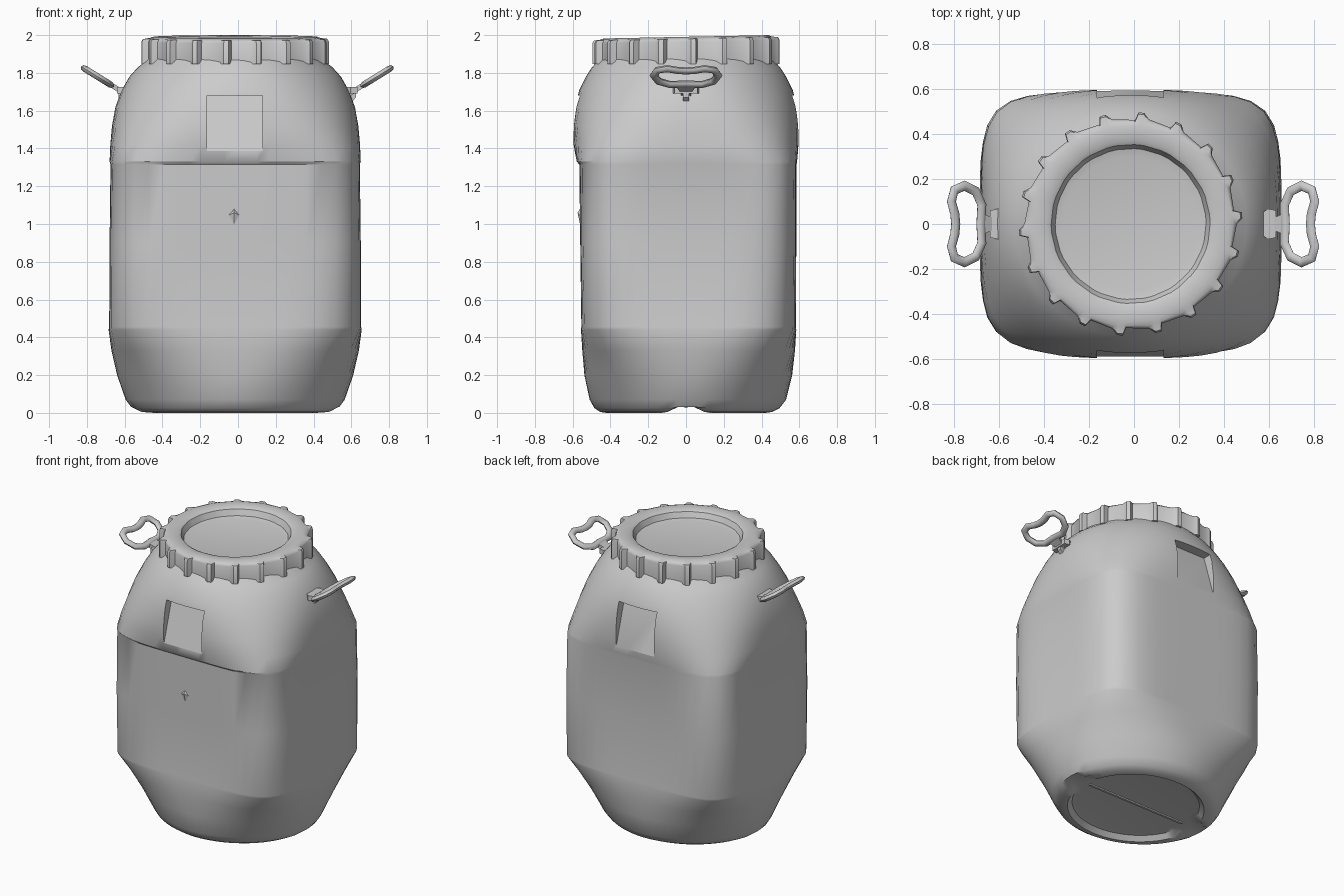
import bpy, bmesh, math
from mathutils import Vector

if "Cube" in bpy.data.objects:
    bpy.data.objects.remove(bpy.data.objects["Cube"])

CX = -0.015  # barrel axis offset


def make_object(name, bm, angle=30):
    bmesh.ops.recalc_face_normals(bm, faces=bm.faces)
    mesh = bpy.data.meshes.new(name)
    bm.to_mesh(mesh)
    bm.free()
    ob = bpy.data.objects.new(name, mesh)
    bpy.context.collection.objects.link(ob)
    smooth(ob, angle)
    return ob


def smooth(ob, angle):
    bpy.ops.object.select_all(action='DESELECT')
    bpy.context.view_layer.objects.active = ob
    ob.select_set(True)
    bpy.ops.object.shade_smooth_by_angle(angle=math.radians(angle))


def loft(rings):
    """Skin equal-length rings and cap both ends."""
    bm = bmesh.new()
    vr = [[bm.verts.new(p) for p in ring] for ring in rings]
    n = len(vr[0])
    for a, b in zip(vr, vr[1:]):
        for i in range(n):
            j = (i + 1) % n
            bm.faces.new((a[i], a[j], b[j], b[i]))
    bm.faces.new(vr[0][::-1])
    bm.faces.new(vr[-1])
    return bm


def squircle(z, a, b, n, cy, seg=64):
    pts = []
    for i in range(seg):
        t = 2 * math.pi * i / seg
        c, s = math.cos(t), math.sin(t)
        r = (abs(c / a) ** n + abs(s / b) ** n) ** (-1 / n)
        pts.append(Vector((CX + r * c, cy + r * s, z)))
    return pts


def prism(pts, x0, x1):
    """Extrude a y-z outline along x."""
    return loft([[(x, y, z) for y, z in pts] for x in (x0, x1)])


# Barrel body: z, half width x, half width y, squareness, y offset
levels = [
    (0.035, 0.38, 0.36, 2.0, 0), (0.03, 0.42, 0.39, 2.0, 0),
    (0.0, 0.45, 0.42, 2.0, 0), (0.005, 0.51, 0.455, 1.95, 0),
    (0.025, 0.55, 0.49, 1.9, 0.005), (0.07, 0.58, 0.52, 1.9, 0.01),
    (0.2, 0.625, 0.55, 2.2, 0.012), (0.33, 0.655, 0.563, 3.0, 0.014),
    (0.44, 0.67, 0.57, 4.8, 0.014), (0.455, 0.667, 0.568, 5.2, 0.014),
    (0.9, 0.665, 0.572, 5.4, 0.012), (1.315, 0.66, 0.575, 5.2, 0.01),
    (1.33, 0.665, 0.583, 4.8, 0.005), (1.42, 0.661, 0.596, 3.6, 0),
    (1.52, 0.652, 0.597, 2.85, 0), (1.62, 0.634, 0.588, 2.4, 0),
    (1.71, 0.60, 0.565, 2.15, 0), (1.78, 0.56, 0.53, 2.05, 0),
    (1.83, 0.515, 0.498, 2.0, 0), (1.86, 0.475, 0.47, 2.0, 0),
    (1.90, 0.44, 0.44, 2.0, 0)]
rings = [squircle(*lv) for lv in levels]
# Notch across the foot rim
for ring in rings[:5]:
    for p in ring:
        if abs(p.y) < 0.09:
            p.z = max(p.z, 0.03)
body = make_object("barrel_body", loft(rings))

# Grip pockets, front and back
for side in (-1, 1):
    outline = [(side * y, z) for y, z in
               ((0.8, 1.35), (0.597, 1.36), (0.50, 1.68), (0.8, 1.68))]
    cutter = make_object("pocket_cutter", prism(outline, -0.165, 0.13))
    cutter.hide_render = True
    mod = body.modifiers.new("pocket", 'BOOLEAN')
    mod.operation = 'DIFFERENCE'
    mod.solver = 'EXACT'
    mod.object = cutter
    bpy.context.view_layer.objects.active = body
    bpy.ops.object.modifier_apply(modifier=mod.name)
    bpy.data.objects.remove(cutter)
smooth(body, 30)

# Seam rib under the floor
make_object("floor_seam", prism(
    [(-0.008, 0.04), (-0.008, 0.026), (0.008, 0.026), (0.008, 0.04)], -0.40, 0.37))

# Small moulding mark on the front
bm = bmesh.new()
mid = bm.verts.new((-0.02, -0.574, 1.06))
rim = [bm.verts.new(p) for p in ((-0.065, -0.555, 1.04), (-0.02, -0.555, 0.97),
                                 (0.02, -0.555, 1.04), (-0.02, -0.555, 1.09))]
for i in range(4):
    bm.faces.new((mid, rim[i], rim[(i + 1) % 4]))
bm.faces.new(rim[::-1])
make_object("front_mark", bm)

# Screw lid: 18 sawtooth grips, rounded flange and sunken centre
TEETH = 18
tooth = ((0, 0.497), (3, 0.497), (4.5, 0.463), (17, 0.472))


def lid_ring(z, radius=None, grip=0.0):
    pts = []
    for k in range(TEETH):
        for ang, r in tooth:
            t = math.radians(k * 20 + ang + 3)
            rr = r - grip if radius is None else radius
            x, y = rr * math.cos(t), rr * math.sin(t)
            tilt = 0.02 * y * (z - 1.85) / 0.14
            pts.append((CX + x, y, z + tilt))
    return pts


lid = loft([lid_ring(1.86, 0.42), lid_ring(1.848, 0.445), lid_ring(1.848),
            lid_ring(1.965), lid_ring(1.98, grip=0.008), lid_ring(1.984, 0.455),
            lid_ring(1.991, 0.435), lid_ring(1.987, 0.37), lid_ring(1.978, 0.353),
            lid_ring(1.94, 0.335), lid_ring(1.932, 0.30)])
make_object("screw_lid", lid, 35)

# Carrying handles on both sides, tilted upwards
half = [(0.672, 0.0), (0.668, 0.085), (0.695, 0.145), (0.745, 0.17),
        (0.79, 0.15), (0.803, 0.10), (0.788, 0.045), (0.784, 0.0)]
loop = half + [(x, -y) for x, y in half[-2:0:-1]]


def lift(x):
    return 1.715 + (x - 0.63) * 0.62


for side, label in ((1, "right"), (-1, "left")):
    def sx(x):
        return side * (x + 0.004) - 0.004

    # Loop tube: flattened oval section swept around the closed path
    n = len(loop)
    pts = [Vector((sx(x), y, lift(x))) for x, y in loop]
    normal = Vector((-side * 0.62, 0, 1)).normalized()
    bm = bmesh.new()
    tube = []
    for i, p in enumerate(pts):
        out = (pts[(i + 1) % n] - pts[i - 1]).normalized().cross(normal)
        tube.append([bm.verts.new(p + out * 0.023 * math.cos(k * math.pi / 4)
                                  + normal * 0.017 * math.sin(k * math.pi / 4))
                     for k in range(8)])
    for i in range(n):
        a, b = tube[i], tube[(i + 1) % n]
        for k in range(8):
            m = (k + 1) % 8
            bm.faces.new((a[k], a[m], b[m], b[k]))
    make_object(label + "_handle_loop", bm, 50)

    # Hinge: tapered stem, cross block and small fin
    stem = [[(sx(x), y * w, lift(x) + h) for y, h in
             ((-1, -0.015), (1, -0.015), (1, 0.015), (-1, 0.015))]
            for x, w in ((0.54, 0.025), (0.62, 0.028), (0.675, 0.05))]
    make_object(label + "_handle_stem", loft(stem))
    block = [[(sx(x), y * w, z) for y, z in
              ((-1, 1.69), (1, 1.69), (1, 1.725), (-1, 1.725))]
             for x, w in ((0.57, 0.05), (0.595, 0.068), (0.632, 0.06))]
    make_object(label + "_hinge_block", loft(block))
    fin = [[(sx(x), y, z) for x, z in ((0.56, 1.71), (0.625, 1.70), (0.625, 1.67), (0.60, 1.645))]
           for y in (-0.015, 0.015)]
    make_object(label + "_hinge_fin", loft(fin))
